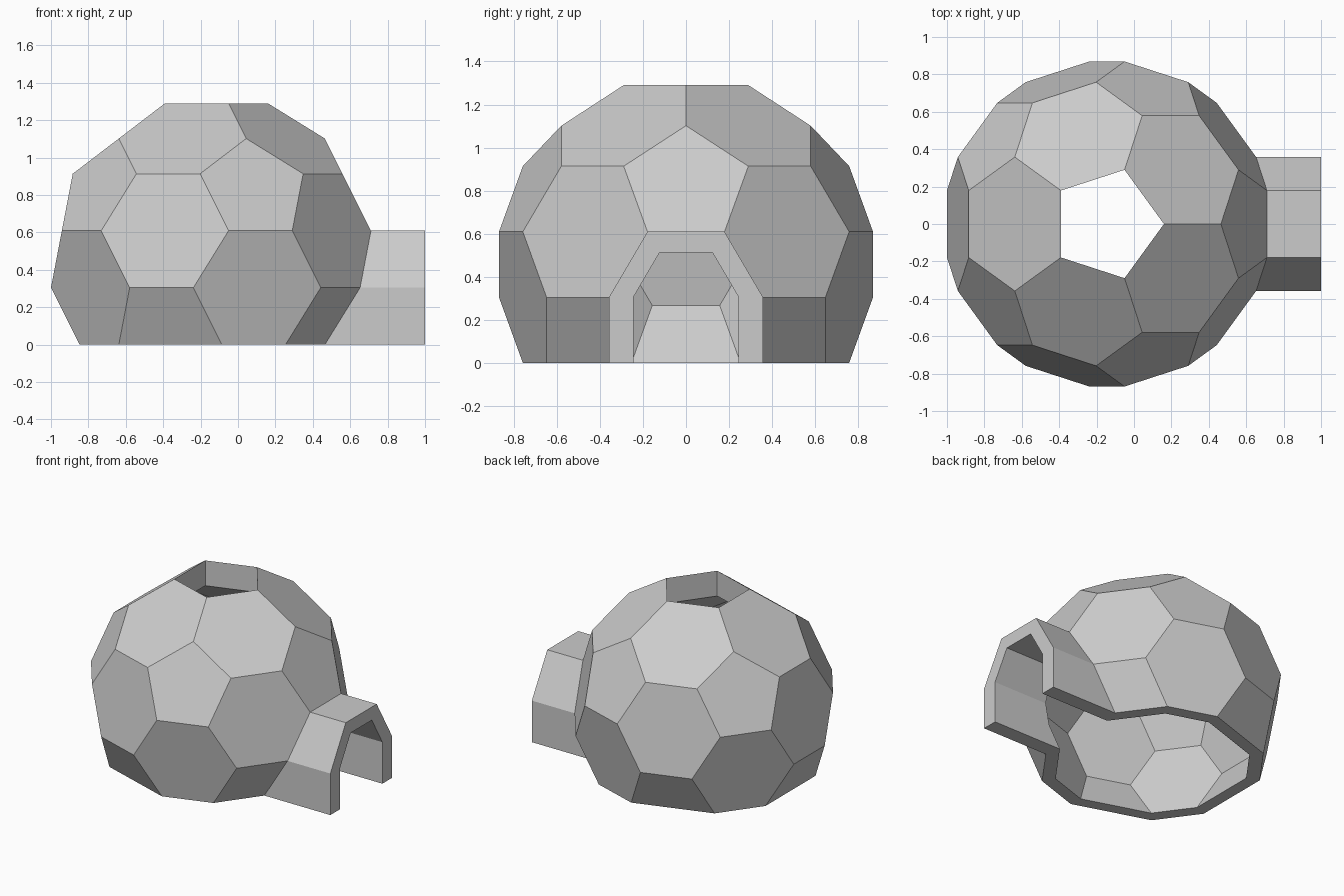
import bpy, bmesh, math
from mathutils import Vector

if "Cube" in bpy.data.objects:
    bpy.data.objects.remove(bpy.data.objects["Cube"])

EDGE = 0.358                        # length of one dome panel edge
ICO = 0.95106 * 3 * EDGE            # radius of the icosahedron before truncation
CZ = ICO / math.sqrt(5)             # height of the dome centre
CX = -0.1445                        # dome centre in x
SHELL = 0.875                       # inner dome size relative to the outer dome

snow = bpy.data.materials.new("light grey")
snow.diffuse_color = (0.6, 0.6, 0.6, 1)
snow.use_nodes = True
snow.node_tree.nodes["Principled BSDF"].inputs["Base Color"].default_value = snow.diffuse_color


def make_object(name, bm):
    bmesh.ops.recalc_face_normals(bm, faces=bm.faces)
    mesh = bpy.data.meshes.new(name)
    bm.to_mesh(mesh)
    bm.free()
    mesh.materials.append(snow)
    obj = bpy.data.objects.new(name, mesh)
    bpy.context.collection.objects.link(obj)
    return obj


def ball(name, scale):
    """Truncated icosahedron with a pentagon on top, scaled about the floor centre."""
    ring_r, ring_z = 2 * ICO / math.sqrt(5), ICO / math.sqrt(5)
    ico = [Vector((0, 0, ICO)), Vector((0, 0, -ICO))]
    for k in range(10):
        a = math.radians(36 * k)
        ico.append(Vector((ring_r * math.cos(a), ring_r * math.sin(a),
                           ring_z if k % 2 == 0 else -ring_z)))
    bm = bmesh.new()
    for v in ico:
        for w in ico:
            if 0 < (w - v).length < 3.1 * EDGE:
                p = v.lerp(w, 1 / 3) + Vector((0, 0, CZ))
                bm.verts.new(p * scale + Vector((CX, 0, 0)))
    bmesh.ops.convex_hull(bm, input=bm.verts)
    bmesh.ops.dissolve_limit(bm, angle_limit=math.radians(2), verts=bm.verts, edges=bm.edges)
    return make_object(name, bm)


def prism(name, points, offset):
    """Extrude a flat outline along an offset."""
    bm = bmesh.new()
    face = bm.faces.new([bm.verts.new(p) for p in points])
    new = bmesh.ops.extrude_face_region(bm, geom=[face], use_keep_orig=True)["geom"]
    bmesh.ops.translate(bm, vec=offset, verts=[g for g in new if isinstance(g, bmesh.types.BMVert)])
    return make_object(name, bm)


def arch(name, scale, x0, x1):
    """Half-hexagon arch on straight legs that run below the floor."""
    mid = CZ * 2 / 3
    half, top = EDGE * scale, mid * (1 + scale)
    outline = [(half, -0.2), (half, mid), (half / 2, top),
               (-half / 2, top), (-half, mid), (-half, -0.2)]
    return prism(name, [(x0, y, z) for y, z in outline], (x1 - x0, 0, 0))


def boolean(target, tool, operation):
    mod = target.modifiers.new(tool.name, 'BOOLEAN')
    mod.operation, mod.solver, mod.object = operation, 'EXACT', tool
    bpy.context.view_layer.objects.active = target
    bpy.ops.object.modifier_apply(modifier=mod.name)
    bpy.data.objects.remove(tool)


# Outer shell: dome joined with the entrance tunnel
shell = ball("dome_with_entrance", 1.0)
boolean(shell, arch("entrance_tunnel", 1.0, 0.1, 1.0), 'UNION')

# Hollow room, passage, smoke hole and flat floor line
boolean(shell, ball("room_cutter", SHELL), 'DIFFERENCE')
boolean(shell, arch("passage_cutter", 0.684, 0.1, 1.2), 'DIFFERENCE')
hole_r = EDGE / (2 * math.sin(math.radians(36)))
pentagon = [(CX + hole_r * math.cos(math.radians(72 * k)),
             hole_r * math.sin(math.radians(72 * k)), 0.9) for k in range(5)]
boolean(shell, prism("smoke_hole_cutter", pentagon, (0, 0, 0.8)), 'DIFFERENCE')
ground = [(-2, -2, -2), (2, -2, -2), (2, 2, -2), (-2, 2, -2)]
boolean(shell, prism("floor_cutter", ground, (0, 0, 2)), 'DIFFERENCE')

# Clean flat panels
bm = bmesh.new()
bm.from_mesh(shell.data)
bmesh.ops.remove_doubles(bm, verts=bm.verts, dist=0.0005)
bmesh.ops.dissolve_limit(bm, angle_limit=math.radians(1), verts=bm.verts, edges=bm.edges)
bm.to_mesh(shell.data)
bm.free()
